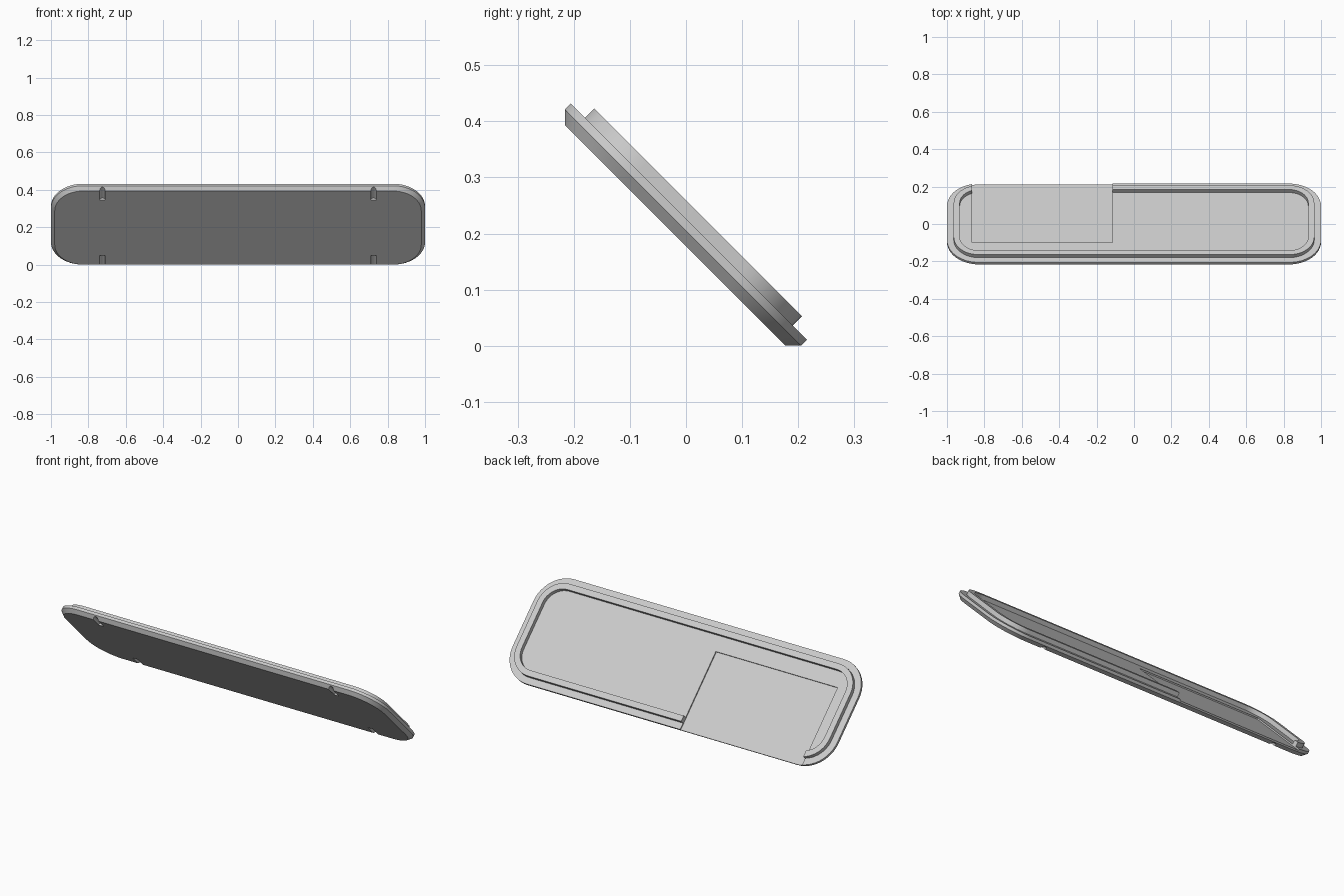
import bpy, bmesh, math
from mathutils import Matrix, Vector

cube = bpy.data.objects.get("Cube")
if cube:
    bpy.data.objects.remove(cube, do_unlink=True)

HALF_X, HALF_Y, RADIUS = 1.0, 0.298, 0.17
SEGMENTS = 12

grey = bpy.data.materials.new("light_grey")
grey.use_nodes = True
colour = (0.6, 0.6, 0.6, 1)
grey.diffuse_color = colour
grey.node_tree.nodes["Principled BSDF"].inputs["Base Color"].default_value = colour


def to_object(bm, name):
    bmesh.ops.recalc_face_normals(bm, faces=bm.faces)
    mesh = bpy.data.meshes.new(name)
    bm.to_mesh(mesh)
    bm.free()
    obj = bpy.data.objects.new(name, mesh)
    bpy.context.collection.objects.link(obj)
    return obj


def rounded_ring(bm, inset, height):
    """Rounded rectangle, moved inward by inset."""
    r = RADIUS - inset
    ring = []
    for corner, (sx, sy) in enumerate([(1, 1), (-1, 1), (-1, -1), (1, -1)]):
        for i in range(SEGMENTS + 1):
            a = (corner + i / SEGMENTS) * math.pi / 2
            ring.append(bm.verts.new((sx * (HALF_X - RADIUS) + r * math.cos(a),
                                      sy * (HALF_Y - RADIUS) + r * math.sin(a), height)))
    return ring


# Tray: chamfered underside, outer flange, raised rim and sunken floor
bm = bmesh.new()
profile = [(0.02, 0), (0, 0.02), (0, 0.035), (0.036, 0.035),
           (0.036, 0.058), (0.068, 0.058), (0.068, 0.035)]
rings = [rounded_ring(bm, *p) for p in profile]
for a, b in zip(rings, rings[1:]):
    for i in range(len(a)):
        j = (i + 1) % len(a)
        bm.faces.new((a[i], a[j], b[j], b[i]))
bm.faces.new(rings[0])
bm.faces.new(rings[-1])
tray = to_object(bm, "tray_body")
tray.data.materials.append(grey)


# Shallow rectangular recess that opens through the lower rim
def box_cutter(name, low, high):
    low, high = Vector(low), Vector(high)
    bm = bmesh.new()
    bmesh.ops.create_cube(bm, size=1)
    bmesh.ops.scale(bm, vec=high - low, verts=bm.verts)
    bmesh.ops.translate(bm, vec=(low + high) / 2, verts=bm.verts)
    return to_object(bm, name)


cutters = [box_cutter("panel_recess_cutter", (-0.865, -0.146, 0.028), (-0.115, 0.4, 0.1))]

# Round-bottomed notches on the underside edges
for sx in (-1, 1):
    for sy in (-1, 1):
        bm = bmesh.new()
        bmesh.ops.create_cone(bm, cap_ends=True, segments=20, radius1=0.015,
                              radius2=0.015, depth=0.2,
                              matrix=Matrix.Rotation(math.pi / 2, 4, 'X'))
        bmesh.ops.translate(bm, vec=(sx * 0.725, sy * (HALF_Y - 0.088 + 0.1), 0), verts=bm.verts)
        cutters.append(to_object(bm, "notch_cutter"))

for cutter in cutters:
    cutter.hide_render = True
    mod = tray.modifiers.new(cutter.name, 'BOOLEAN')
    mod.operation = 'DIFFERENCE'
    mod.solver = 'EXACT'
    mod.object = cutter

# Bake the cuts and discard the cutters
bpy.context.view_layer.update()
graph = bpy.context.evaluated_depsgraph_get()
result = bpy.data.meshes.new_from_object(tray.evaluated_get(graph))
tray.modifiers.clear()
tray.data = result
for cutter in cutters:
    bpy.data.objects.remove(cutter, do_unlink=True)
result.materials.clear()
result.materials.append(grey)
for poly in result.polygons:
    poly.material_index = 0

# Tilt the tray and stand it on the ground
result.transform(Matrix.Translation((0, -0.0195, 0.1966)) @ Matrix.Rotation(-math.pi / 4, 4, 'X'))

bpy.ops.object.select_all(action='DESELECT')
tray.select_set(True)
bpy.context.view_layer.objects.active = tray
bpy.ops.object.shade_smooth_by_angle(angle=math.radians(30))
